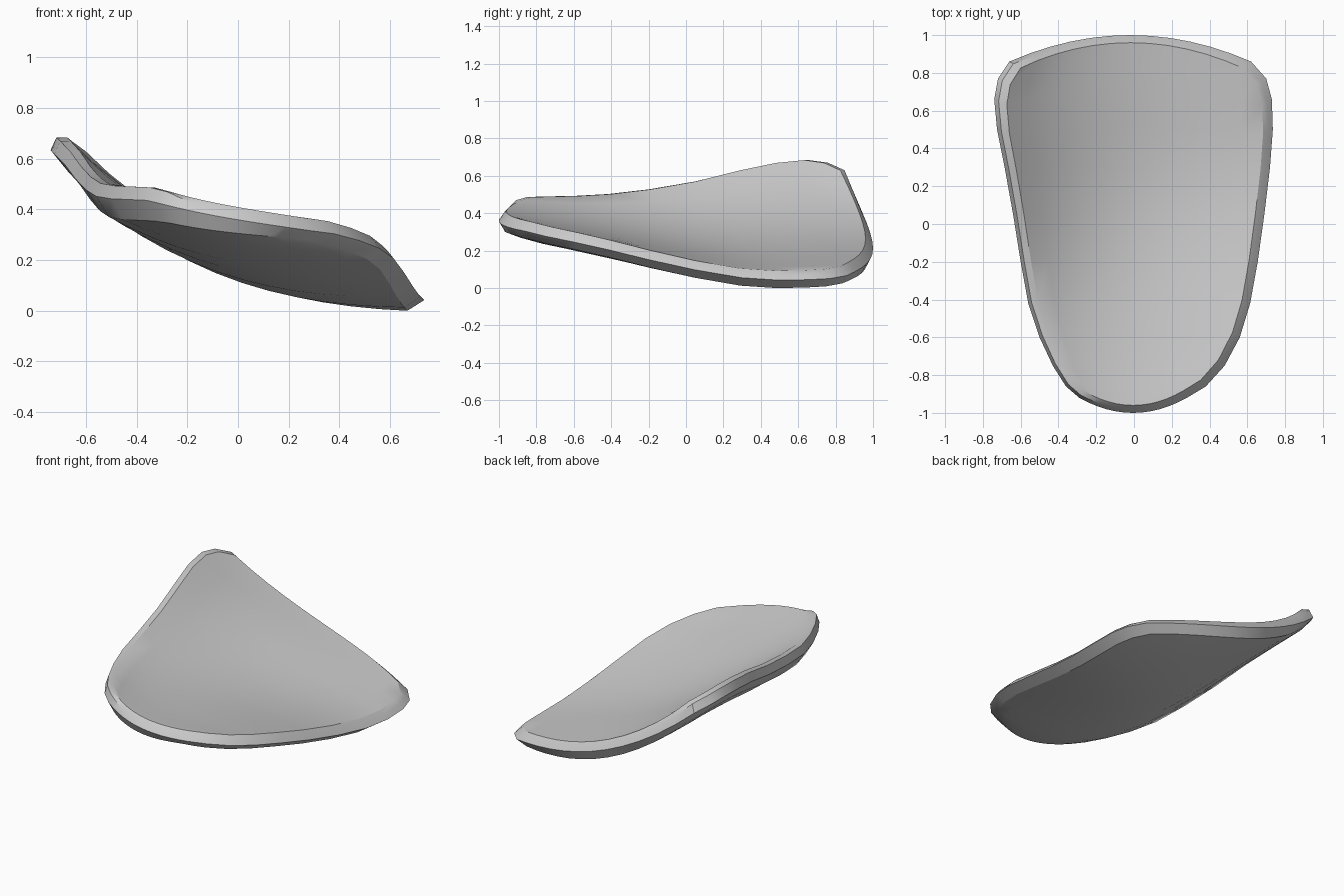
import bpy, bmesh

if "Cube" in bpy.data.objects:
    bpy.data.objects.remove(bpy.data.objects["Cube"])

# Stations along the plate: y, left x, left z, right x, right z, sag, end bulge in y
STATIONS = [
    (-0.92, -0.29, 0.420, 0.28, 0.318, 0.008, -0.08),
    (-0.86, -0.36, 0.437, 0.38, 0.305, 0.025, -0.07),
    (-0.75, -0.43, 0.440, 0.48, 0.278, 0.045, -0.05),
    (-0.60, -0.50, 0.443, 0.56, 0.247, 0.06, -0.03),
    (-0.42, -0.56, 0.453, 0.615, 0.207, 0.08, -0.01),
    (-0.20, -0.60, 0.478, 0.655, 0.153, 0.10, 0.00),
    (0.05, -0.64, 0.520, 0.69, 0.098, 0.125, 0.00),
    (0.30, -0.685, 0.580, 0.72, 0.056, 0.145, 0.01),
    (0.50, -0.725, 0.620, 0.735, 0.043, 0.15, 0.03),
    (0.66, -0.74, 0.635, 0.73, 0.046, 0.15, 0.06),
    (0.77, -0.72, 0.620, 0.70, 0.052, 0.135, 0.10),
    (0.86, -0.66, 0.580, 0.62, 0.068, 0.11, 0.14),
]
COLS = 12


def surface_point(station, u, depth=1.0, skew=0.4):
    """Point on the sagging surface, u runs from -1 (left) to 1 (right)."""
    y, xl, zl, xr, zr, sag, bulge = station
    t = (u + 1) / 2
    drop = depth * sag * (1 - u * u) * (1 - skew * u)
    return (xl + (xr - xl) * t, y + bulge * (1 - u * u), zl + (zr - zl) * t - drop)


bm = bmesh.new()
top, bottom, outer, crest = {}, {}, {}, {}
rows = len(STATIONS)
for r, station in enumerate(STATIONS):
    inside = min(1, r / 3, (rows - 1 - r) / 2)
    for c in range(COLS + 1):
        u = -1 + 2 * c / COLS
        x, y, z = surface_point(station, u)
        left = max(0, -u) ** 3
        zt = surface_point(station, u, 1 - 0.13 * inside)[2]
        zb = surface_point(station, u, 1, 0.4 - 0.2 * inside)[2]
        tx, ty, tz = x * (0.93 - 0.02 * left), y * 0.96, zt + 0.05
        top[r, c] = bm.verts.new((tx, ty, tz))
        front = 0.008 if r == 0 else 0
        bottom[r, c] = bm.verts.new((x * 0.91, y * 0.97, zb - 0.062 + 0.02 * u + front))
        if r in (0, rows - 1) or c in (0, COLS):
            outer[r, c] = bm.verts.new((x, y, z))
            # Crest is a raised shoulder on the high left side, flat elsewhere
            k = 0.5 - 0.15 * left
            crest[r, c] = bm.verts.new((x + (tx - x) * k, y + (ty - y) * k,
                                        z + (tz - z) * (0.55 + 0.47 * left)))

# Upper dish and underside
for r in range(rows - 1):
    for c in range(COLS):
        loop = [(r, c), (r, c + 1), (r + 1, c + 1), (r + 1, c)]
        bm.faces.new([top[k] for k in loop])
        bm.faces.new([bottom[k] for k in reversed(loop)])

# Rim: shoulder, bevelled band and outer wall, running round the outline
ring = ([(0, c) for c in range(COLS)] + [(r, COLS) for r in range(rows - 1)]
        + [(rows - 1, c) for c in range(COLS, 0, -1)] + [(r, 0) for r in range(rows - 1, 0, -1)])
for a, b in zip(ring, ring[1:] + ring[:1]):
    for low, high in ((bottom, outer), (outer, crest), (crest, top)):
        bm.faces.new((low[a], low[b], high[b], high[a]))

# Stand the plate on the ground
lowest = min(v.co.z for v in bm.verts)
bmesh.ops.translate(bm, verts=bm.verts, vec=(0, 0, -lowest))
bmesh.ops.recalc_face_normals(bm, faces=bm.faces)

mesh = bpy.data.meshes.new("curved_plate")
bm.to_mesh(mesh)
bm.free()
plate = bpy.data.objects.new("curved_plate", mesh)
bpy.context.collection.objects.link(plate)

grey = bpy.data.materials.new("light_grey")
grey.diffuse_color = (0.6, 0.6, 0.6, 1)
grey.use_nodes = True
grey.node_tree.nodes["Principled BSDF"].inputs["Base Color"].default_value = grey.diffuse_color
mesh.materials.append(grey)

bpy.context.view_layer.objects.active = plate
plate.select_set(True)
bpy.ops.object.shade_smooth_by_angle(angle=0.52)
